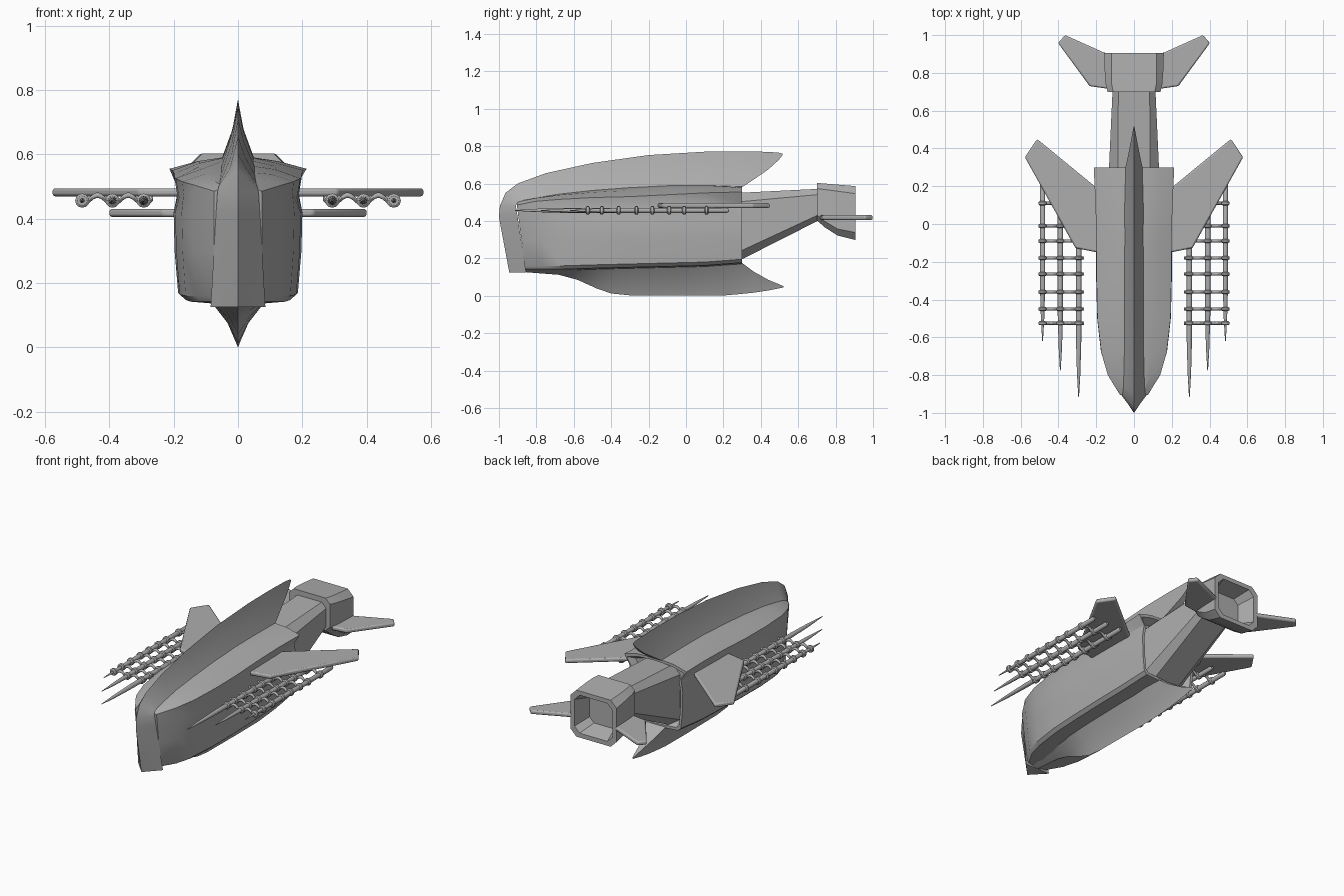
import bpy, bmesh, math

if "Cube" in bpy.data.objects:
    bpy.data.objects.remove(bpy.data.objects["Cube"])

mat = bpy.data.materials.new("hull_grey")
mat.diffuse_color = (0.42, 0.42, 0.42, 1)
mat.use_nodes = True
mat.node_tree.nodes["Principled BSDF"].inputs["Base Color"].default_value = mat.diffuse_color


def loft(bm, rings):
    """Skin closed rings of equal length and cap both ends."""
    vs = [[bm.verts.new(p) for p in r] for r in rings]
    n = len(vs[0])
    for a, b in zip(vs, vs[1:]):
        for i in range(n):
            bm.faces.new((a[i], a[(i + 1) % n], b[(i + 1) % n], b[i]))
    bm.faces.new(vs[0])
    bm.faces.new(vs[-1])


def finish(bm, name, angle=28, bevel=0):
    bmesh.ops.recalc_face_normals(bm, faces=bm.faces)
    me = bpy.data.meshes.new(name)
    bm.to_mesh(me)
    bm.free()
    ob = bpy.data.objects.new(name, me)
    bpy.context.collection.objects.link(ob)
    me.materials.append(mat)
    bpy.ops.object.select_all(action='DESELECT')
    ob.select_set(True)
    bpy.context.view_layer.objects.active = ob
    if bevel:
        m = ob.modifiers.new("edge", 'BEVEL')
        m.width = bevel
        m.segments = 2
    if angle:
        bpy.ops.object.shade_smooth_by_angle(angle=math.radians(angle))
    return ob


def mirrored(half):
    """Close a half section (centre points at x = 0 are kept single)."""
    return half + [(-x, y, z) for x, y, z in reversed(half) if x > 1e-6]


# Main hull: y, half width, shoulder half width, shoulder z, top z, bottom z
hull = [(-.905, .075, .073, .485, .50, .13), (-.80, .14, .138, .505, .525, .13),
        (-.68, .175, .173, .515, .545, .13), (-.5, .195, .194, .525, .565, .135),
        (-.3, .20, .198, .53, .58, .14), (-.1, .20, .198, .54, .59, .145),
        (.1, .197, .204, .55, .592, .15), (.3, .188, .213, .555, .585, .165)]
rings = []
for y, w, ws, zs, zt, zb in hull:
    fade = max(0, min(1, (-.5 - y) / .4))
    dip = .05 * (1 - fade)
    pts = [(0, zt), (.05, zt - .002), (.6 * ws, (zt + zs) / 2 + .008), (ws, zs),
           (w * (1 - .06 * (1 - fade)), zs - .01 - dip), (w, .42), (w * .985, .3),
           (w * .93, zb + .03), (w * .83, zb + .012), (0, zb)]
    rings.append(mirrored([(x, y + (.49 - z) * .13 * fade, z) for x, z in pts]))
# recessed rear opening around the tail
for s, y in ((.92, .3), (.8, .25)):
    rings.append([(x * s, y, .38 + (z - .38) * s) for x, _, z in rings[7]])
bm = bmesh.new()
loft(bm, rings)
finish(bm, "hull")


def blade(name, rows):
    """Concave ridge: ridge y, ridge z, base half width, base y, base z, mid width factor."""
    bm = bmesh.new()
    loft(bm, [mirrored([(0, ry, rz),
                        (w * k, (ry + by) / 2, (rz + bz) / 2),
                        (w, by, bz)]) for ry, rz, w, by, bz, k in rows])
    return finish(bm, name)


# Nose wedge running up into the dorsal fin
blade("nose_and_dorsal_fin", [
    (-.945, .125, .085, -.855, .125, .5), (-1.0, .42, .068, -.90, .42, .5),
    (-.995, .48, .064, -.91, .48, .5), (-.965, .55, .06, -.90, .50, .5),
    (-.90, .60, .056, -.86, .512, .45), (-.75, .655, .053, -.73, .534, .4),
    (-.5, .71, .051, -.5, .562, .38), (-.2, .752, .05, -.2, .583, .36),
    (.1, .77, .05, .1, .588, .34), (.3, .772, .045, .3, .58, .34),
    (.36, .771, .032, .36, .62, .4), (.44, .769, .016, .44, .675, .45),
    (.495, .765, .006, .495, .725, .5), (.515, .76, .002, .515, .75, .5)])

# Keel fin
blade("keel_fin", [
    (-.86, .126, .03, -.86, .135, .5), (-.68, .112, .06, -.68, .14, .5),
    (-.58, .085, .08, -.58, .145, .45), (-.48, .04, .09, -.48, .15, .4),
    (-.40, .012, .09, -.40, .15, .38), (-.3, .002, .09, -.3, .15, .36),
    (0, 0, .09, 0, .16, .36), (.2, .001, .085, .2, .17, .36),
    (.3, .01, .07, .3, .175, .36), (.36, .016, .045, .36, .13, .4),
    (.44, .028, .018, .44, .085, .45), (.52, .044, .003, .52, .052, .5)])


def oct_ring(y, w, z0, z1, c):
    return [(w - c, y, z1), (w, y, z1 - c), (w, y, z0 + c), (w - c, y, z0),
            (c - w, y, z0), (-w, y, z0 + c), (-w, y, z1 - c), (c - w, y, z1)]


# Tail boom
bm = bmesh.new()
loft(bm, [oct_ring(.24, .135, .165, .548, .05), oct_ring(.72, .113, .408, .572, .03)])
finish(bm, "tail_boom")

# Hollow exhaust nozzle
bm = bmesh.new()
loft(bm, [oct_ring(.70, .14, .403, .603, .03), oct_ring(.74, .15, .367, .60, .032),
          oct_ring(.81, .155, .322, .594, .035), oct_ring(.905, .158, .298, .586, .04),
          oct_ring(.905, .13, .325, .56, .035), oct_ring(.80, .10, .355, .535, .03)])
finish(bm, "exhaust_nozzle")


def circle(x, y, z, r, n=12):
    return [(x + r * math.cos(a), y, z + r * math.sin(a))
            for a in (i * math.tau / n for i in range(n))]


main_wing = [(.15, .155), (.196, .19), (.513, .45), (.578, .354), (.31, -.127), (.196, -.15), (.15, -.145)]
tail_wing = [(.13, .9), (.164, .91), (.365, 1.0), (.402, .958), (.235, .73), (.13, .715)]
bars = (-.525, -.45, -.36, -.265, -.18, -.09, -.01, .11)
guns = ((.293, -.915), (.39, -.775), (.484, -.62))
GZ = .456

for s, side in ((1, "right"), (-1, "left")):
    # Wings
    for name, poly, z, t in (("main_wing", main_wing, .482, .0125), ("tail_wing", tail_wing, .418, .0125)):
        bm = bmesh.new()
        loft(bm, [[(s * x, y, z + d) for x, y in poly] for d in (-t, t)])
        finish(bm, f"{name}_{side}", bevel=.008)

    # Pointed gun barrels with clamp collars
    bm = bmesh.new()
    for x, tip in guns:
        prof = [(tip, .002), (tip + .12, .009), (tip + .3, .014), (.215, .014), (.23, .008)]
        loft(bm, [circle(s * x, y, GZ, r) for y, r in prof])
        for y in bars:
            if y > tip:
                loft(bm, [circle(s * x, y + d, GZ, r) for d, r in
                          ((-.011, .015), (-.006, .022), (.006, .022), (.011, .015))])
    finish(bm, f"gun_barrels_{side}")

    # Wavy cross bars tying the barrels together
    bm = bmesh.new()
    for y in bars:
        path = []
        for i in range(31):
            x = .264 + .24 * i / 30
            zc = .459 - .014 * math.cos(math.tau * (x - .293) / .0955)
            path.append([(s * x, y + .0085 * math.cos(a), zc + .0085 * math.sin(a))
                         for a in (j * math.tau / 8 for j in range(8))])
        loft(bm, path)
    finish(bm, f"gun_cross_bars_{side}", angle=50)
